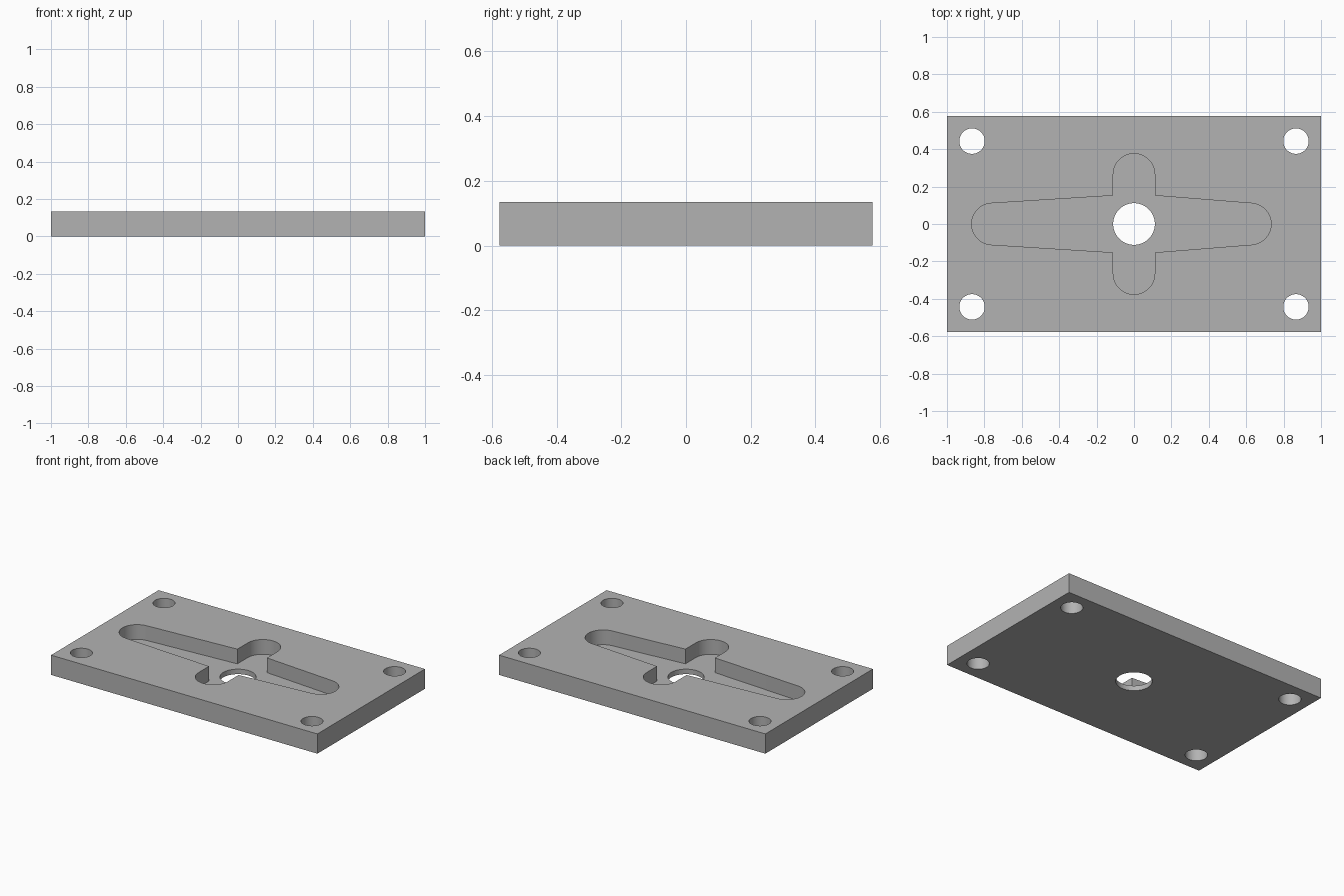
import bpy
import bmesh
from math import pi, sin, cos, atan2

cube = bpy.data.objects.get("Cube")
if cube:
    bpy.data.objects.remove(cube, do_unlink=True)

LENGTH, WIDTH, THICK = 2.0, 1.154, 0.134
FLOOR = 0.034          # height of the recess floor
ARM = 0.111            # arm half width, also the centre bore radius
WAIST = 0.152          # half height of the long arms where they meet the cross
ABOVE = THICK + 0.1    # cutters reach past the top

grey = bpy.data.materials.new("plain_grey")
grey.use_nodes = True
colour = (0.45, 0.45, 0.45, 1)
grey.diffuse_color = colour
grey.node_tree.nodes["Principled BSDF"].inputs["Base Color"].default_value = colour


def prism(name, outline, low, high):
    """Extrude a closed counter-clockwise outline between two heights."""
    bm = bmesh.new()
    base = bm.faces.new([bm.verts.new((x, y, low)) for x, y in outline])
    top = bmesh.ops.extrude_face_region(bm, geom=[base])["geom"]
    bmesh.ops.translate(bm, vec=(0, 0, high - low),
                        verts=[v for v in top if isinstance(v, bmesh.types.BMVert)])
    bmesh.ops.recalc_face_normals(bm, faces=bm.faces)
    mesh = bpy.data.meshes.new(name)
    bm.to_mesh(mesh)
    bm.free()
    mesh.materials.append(grey)
    obj = bpy.data.objects.new(name, mesh)
    bpy.context.collection.objects.link(obj)
    return obj


def arc(cx, cy, radius, start, end, steps=32):
    angles = [start + (end - start) * i / steps for i in range(steps + 1)]
    return [(cx + radius * cos(a), cy + radius * sin(a)) for a in angles]


def circle(cx, cy, radius):
    return arc(cx, cy, radius, 0, 2 * pi, 64)[:-1]


def cross_outline(right, left, up):
    """Round-ended cross whose long arms taper towards their tips."""
    tilt_r = atan2(WAIST - ARM, right - ARM)
    tilt_l = atan2(WAIST - ARM, left - ARM)
    return (arc(right, 0, ARM, tilt_r - pi / 2, pi / 2 - tilt_r)
            + [(ARM, WAIST)] + arc(0, up, ARM, 0, pi) + [(-ARM, WAIST)]
            + arc(-left, 0, ARM, pi / 2 + tilt_l, 3 * pi / 2 - tilt_l)
            + [(-ARM, -WAIST)] + arc(0, -up, ARM, pi, 2 * pi) + [(ARM, -WAIST)])


# Base plate
hx, hy = LENGTH / 2, WIDTH / 2
plate = prism("plate", [(-hx, -hy), (hx, -hy), (hx, hy), (-hx, hy)], 0, THICK)

# Cross recess, centre bore and four corner holes
cutters = [prism("recess_cutter", cross_outline(0.622, 0.757, 0.265), FLOOR, ABOVE),
           prism("bore_cutter", circle(0, 0, ARM + 0.0005), -0.1, FLOOR + 0.03)]
for sx in (-1, 1):
    for sy in (-1, 1):
        cutters.append(prism("corner_hole_cutter",
                             circle(sx * 0.866, sy * 0.443, 0.068), -0.1, ABOVE))

bpy.context.view_layer.objects.active = plate
for cutter in cutters:
    cutter.hide_render = True
    cut = plate.modifiers.new(cutter.name, "BOOLEAN")
    cut.operation, cut.solver, cut.object = "DIFFERENCE", "EXACT", cutter
    bpy.ops.object.modifier_apply(modifier=cut.name)
    bpy.data.objects.remove(cutter, do_unlink=True)

# Smooth round walls with crisp rims
bpy.ops.object.select_all(action="DESELECT")
plate.select_set(True)
bpy.ops.object.shade_smooth_by_angle(angle=pi / 6)
